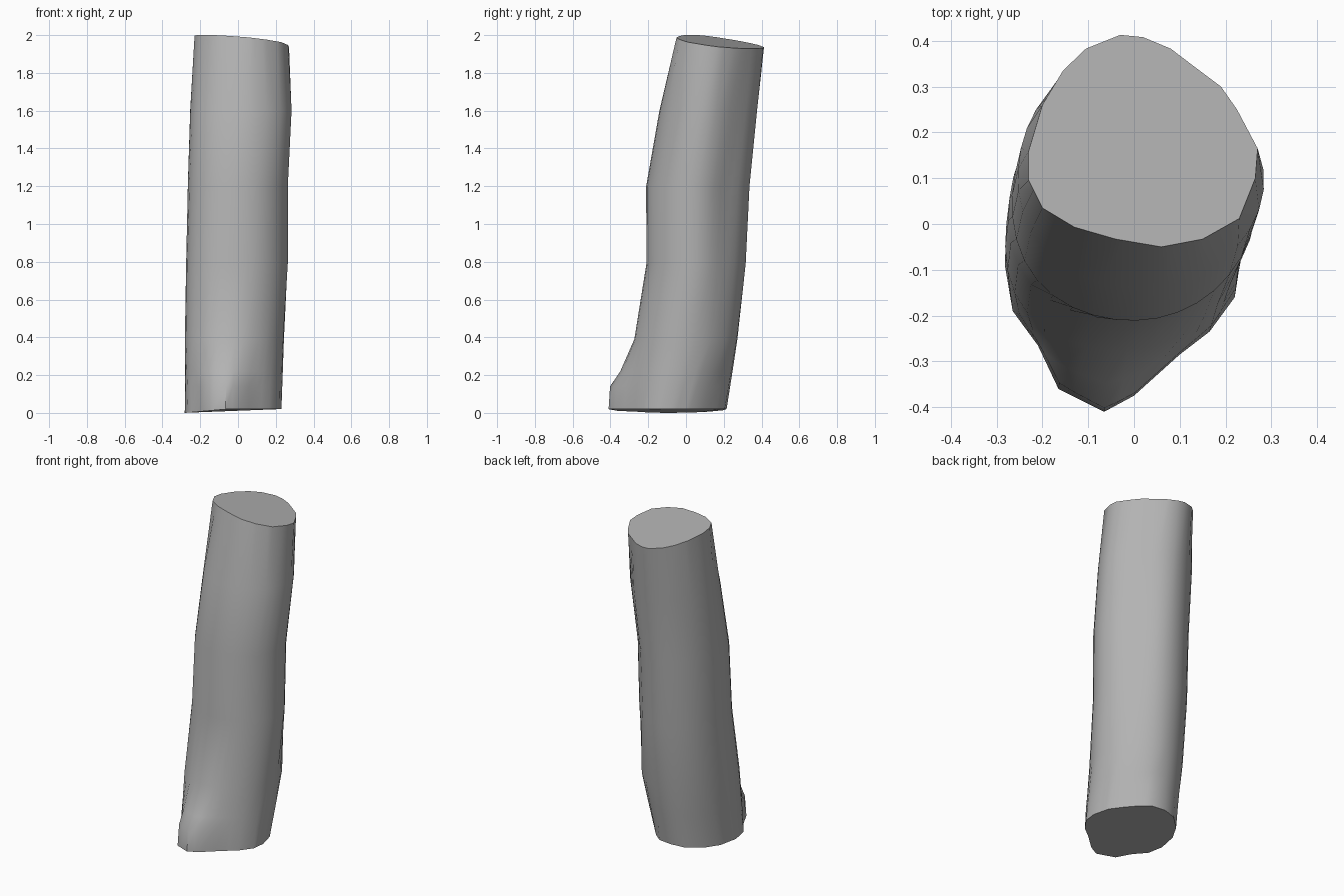
import bpy, bmesh
from math import sin, cos, tau, radians
from mathutils import Vector

if "Cube" in bpy.data.objects:
    bpy.data.objects.remove(bpy.data.objects["Cube"])

N = 36
ANGLES = [tau * i / N for i in range(N)]

# Outlines of the cut ends (x, y), counter-clockwise
BOTTOM = [(-.065, -.41), (0, -.375), (.1, -.285), (.165, -.235), (.22, -.16),
          (.23, -.08), (.205, .02), (.155, .09), (.095, .16), (.04, .205), (-.05, .215),
          (-.13, .195), (-.21, .12), (-.26, .03), (-.282, -.09), (-.265, -.19),
          (-.21, -.265), (-.165, -.36)]
TOP = [(-.03, .413), (-.105, .383), (-.155, .335), (-.2, .26), (-.23, .16),
       (-.23, .095), (-.2, .035), (-.13, -.007), (-.04, -.033), (.06, -.05),
       (.15, -.033), (.23, .012), (.265, .1), (.27, .165), (.225, .25),
       (.19, .3), (.13, .345), (.08, .383), (.02, .408)]


def sample(poly, cx, cy):
    """Resample an outline along rays from a centre, keeping its corners."""
    c, ring = Vector((cx, cy)), []
    for t in ANGLES:
        d = Vector((cos(t), sin(t)))
        best = 0
        for i, a in enumerate(poly):
            a = Vector(a) - c
            e = Vector(poly[(i + 1) % len(poly)]) - c - a
            den = d.cross(e)
            if abs(den) > 1e-9:
                r, s = a.cross(e) / den, a.cross(d) / den
                if r > 0 and -1e-6 <= s <= 1 + 1e-6:
                    best = max(best, r)
        ring.append(c + d * best)
    rays = [p.copy() for p in ring]
    for q in poly:
        i = min(range(N), key=lambda k: (rays[k] - Vector(q)).length)
        ring[i] = Vector(q)
    return ring


def bump(t, deg):
    return max(0, cos(t - radians(deg))) ** 6


def oval(x0, x1, y0, y1, cut, bulge):
    """Oval section, flattened at back right and fuller at front left."""
    ring = []
    for t in ANGLES:
        k = 1 - cut * bump(t, 42) + bulge * bump(t, 218)
        ring.append(Vector(((x0 + x1) / 2 + k * (x1 - x0) / 2 * cos(t),
                            (y0 + y1) / 2 + k * (y1 - y0) / 2 * sin(t))))
    return ring


def mix(a, b, front, rest):
    """Blend two sections with a separate weight on the front side."""
    out = []
    for p, q, t in zip(a, b, ANGLES):
        f = max(0, -sin(t)) ** 2
        out.append(p.lerp(q, rest + (front - rest) * f))
    return out


# Sections from the flared foot to the sloping top
foot = sample(BOTTOM, -.03, -.09)
low = oval(-.272, .243, -.272, .272, 0, .11)
rings = [[(p.x, p.y, max(0, .02 + .09 * min(0, p.x + .06))) for p in foot]]
for z, ring in [(.14, mix(foot, low, .05, .33)),
                (.22, mix(foot, low, .45, .55)),
                (.39, low),
                (.79, oval(-.265, .27, -.208, .32, .17, .11)),
                (1.2, oval(-.262, .27, -.21, .34, .16, .06)),
                (1.6, oval(-.25, .29, -.14, .38, .17, .05))]:
    rings.append([(p.x, p.y, z) for p in ring])
rings.append([(p.x, p.y, min(2, 1.987 - .1 * p.x - .13 * p.y))
              for p in sample(TOP, .015, .16)])

# Skin the sections and cap both ends
bm = bmesh.new()
loops = [[bm.verts.new(p) for p in ring] for ring in rings]
for a, b in zip(loops, loops[1:]):
    for i in range(N):
        j = (i + 1) % N
        bm.faces.new((a[i], a[j], b[j], b[i]))
bm.faces.new(loops[0][::-1])
bm.faces.new(loops[-1])
bmesh.ops.recalc_face_normals(bm, faces=bm.faces)
mesh = bpy.data.meshes.new("log_trunk")
bm.to_mesh(mesh)
bm.free()
log = bpy.data.objects.new("log_trunk", mesh)
bpy.context.collection.objects.link(log)

# Dark grey surface
grey = bpy.data.materials.new("dark_grey")
grey.diffuse_color = (.45, .45, .45, 1)
grey.use_nodes = True
grey.node_tree.nodes["Principled BSDF"].inputs["Base Color"].default_value = grey.diffuse_color
mesh.materials.append(grey)

bpy.context.view_layer.objects.active = log
log.select_set(True)
bpy.ops.object.shade_smooth_by_angle(angle=radians(40))
